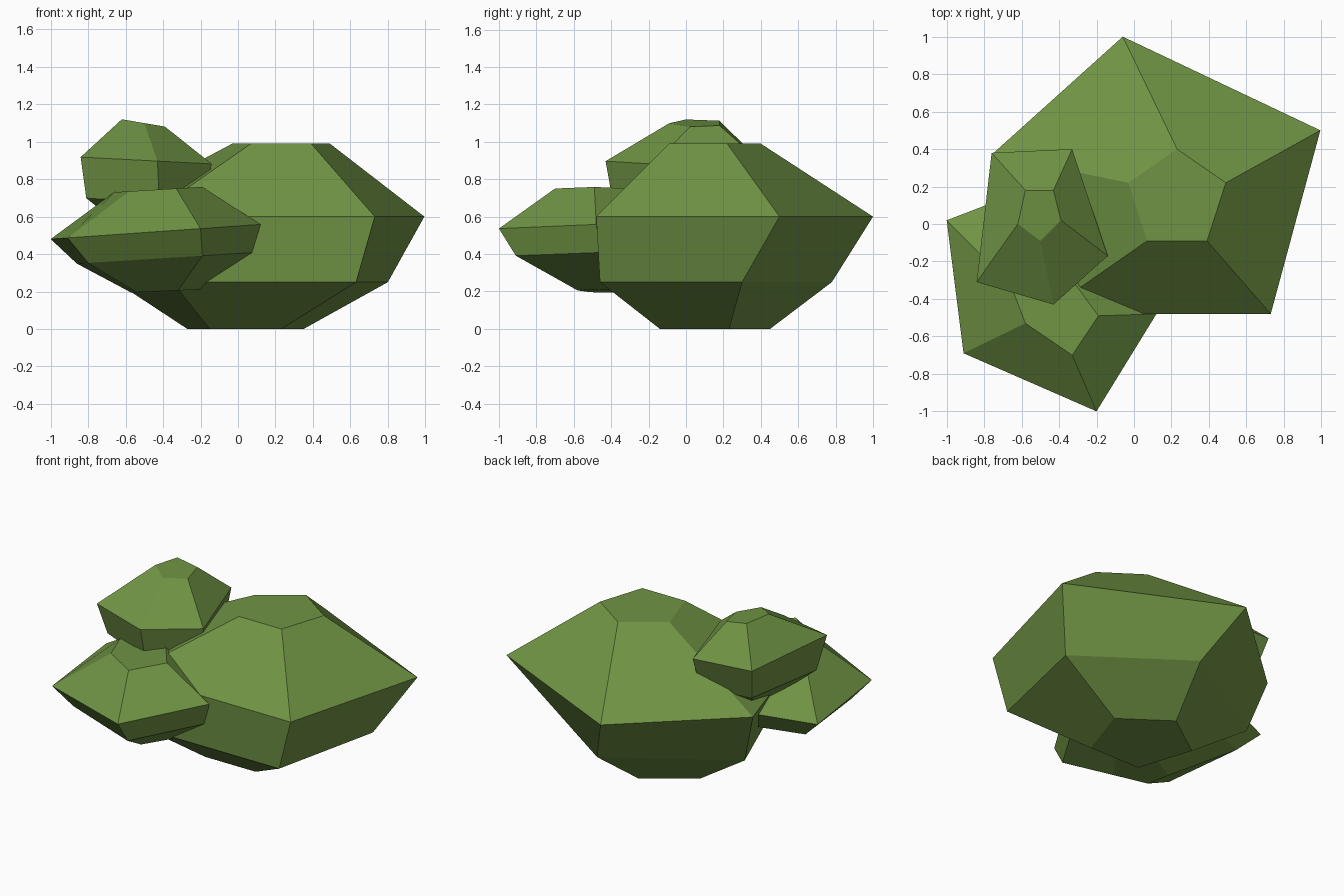
import bpy, bmesh

green = bpy.data.materials.new("leaf_green")
green.diffuse_color = (0.162, 0.296, 0.058, 1)


def clump(name, rings):
    """Faceted leaf clump: stacked five-sided rings (height, tilt along x, outline), bottom to top."""
    bm = bmesh.new()
    loops = [[bm.verts.new((x, y, z + tilt * x)) for x, y in outline]
             for z, tilt, outline in rings]
    for low, high in zip(loops, loops[1:]):
        for i in range(5):
            j = (i + 1) % 5
            bm.faces.new((low[i], low[j], high[j], high[i]))
    bm.faces.new(loops[0])
    bm.faces.new(loops[-1])
    bmesh.ops.recalc_face_normals(bm, faces=bm.faces)
    mesh = bpy.data.meshes.new(name)
    bm.to_mesh(mesh)
    bm.free()
    mesh.materials.append(green)
    ob = bpy.data.objects.new(name, mesh)
    bpy.context.collection.objects.link(ob)
    return ob


# main clump resting on the ground
clump("large_clump", [
    (0.0, 0, [(0.04, 0.45), (0.35, 0.23), (0.23, -0.14), (-0.15, -0.14), (-0.27, 0.23)]),
    (0.25, 0, [(0.12, 0.78), (0.80, 0.30), (0.63, -0.46), (-0.35, -0.46), (-0.65, 0.30)]),
    (0.60, 0, [(-0.06, 1.0), (0.995, 0.50), (0.73, -0.48), (-0.49, -0.48), (-0.76, 0.37)]),
    (0.99, 0, [(0.23, 0.40), (0.49, 0.22), (0.39, -0.09), (0.07, -0.09), (-0.03, 0.22)]),
])

# slightly tilted clump at the front left
clump("front_clump", [
    (0.22, 0.045, [(-0.40, -0.26), (-0.21, -0.42), (-0.32, -0.58), (-0.54, -0.51), (-0.57, -0.35)]),
    (0.403, 0.063, [(-0.35, 0.15), (0.08, -0.46), (-0.19, -0.91), (-0.80, -0.62), (-0.86, -0.05)]),
    (0.55, 0.07, [(-0.40, 0.25), (0.12, -0.48), (-0.20, -1.0), (-0.91, -0.69), (-1.0, 0.02)]),
    (0.77, 0.06, [(-0.36, -0.26), (-0.19, -0.49), (-0.33, -0.70), (-0.58, -0.53), (-0.66, -0.32)]),
])

# small clump on top at the left
clump("top_clump", [
    (0.53, -0.06, [(-0.39, 0.17), (-0.33, -0.04), (-0.48, -0.17), (-0.65, -0.08), (-0.60, 0.15)]),
    (0.65, -0.06, [(-0.33, 0.32), (-0.19, -0.14), (-0.42, -0.39), (-0.81, -0.24), (-0.71, 0.31)]),
    (0.874, -0.052, [(-0.33, 0.40), (-0.14, -0.17), (-0.43, -0.43), (-0.84, -0.31), (-0.76, 0.38)]),
    (1.014, -0.17, [(-0.43, 0.18), (-0.39, 0.02), (-0.50, -0.09), (-0.62, 0.0), (-0.58, 0.18)]),
])
